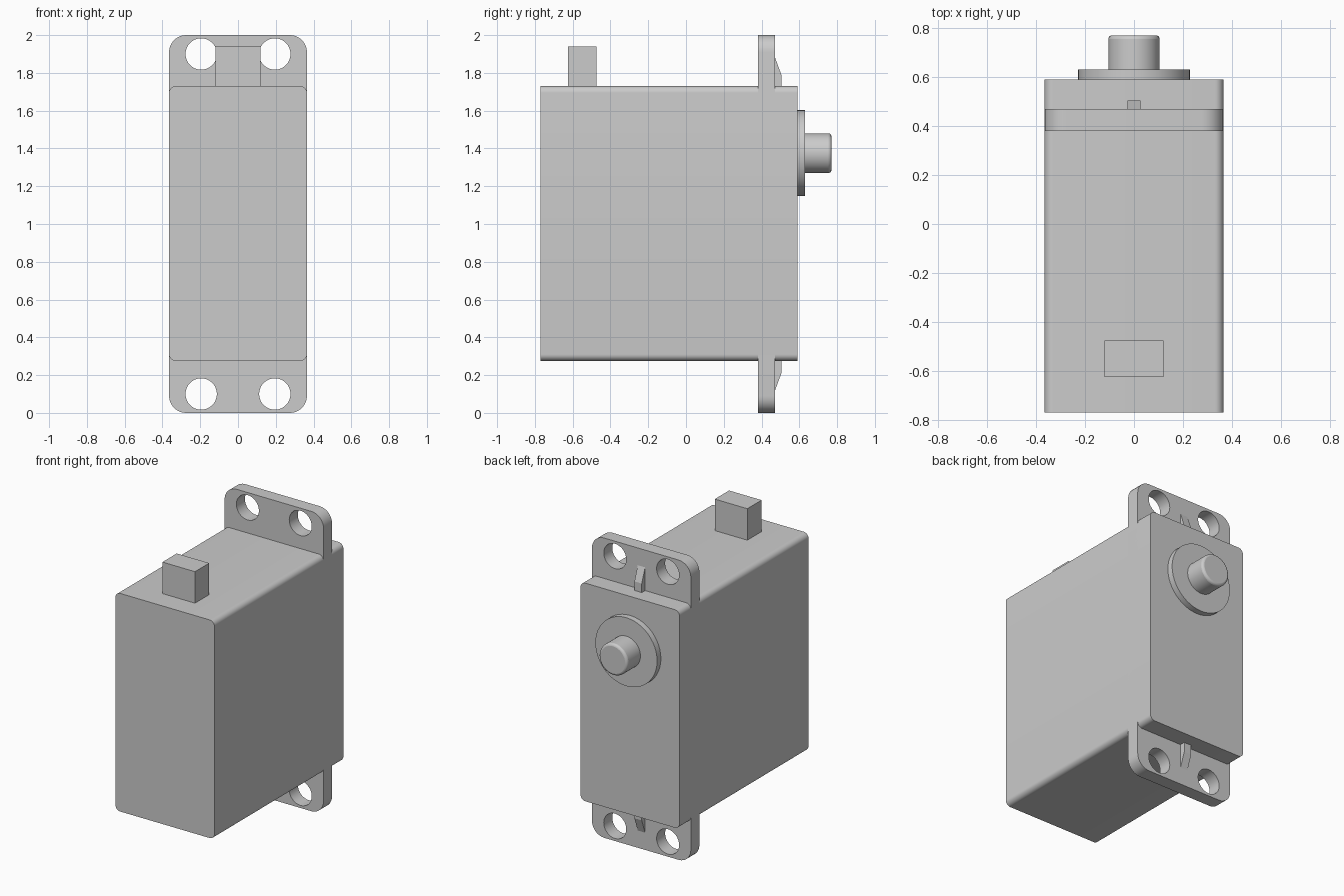
import bpy, bmesh, math
from mathutils import Vector

cube = bpy.data.objects.get("Cube")
if cube:
    bpy.data.objects.remove(cube)

grey = bpy.data.materials.new("grey plastic")
grey.use_nodes = True
colour = (0.6, 0.6, 0.6, 1)
grey.diffuse_color = colour
grey.node_tree.nodes["Principled BSDF"].inputs["Base Color"].default_value = colour


def extrude(name, points, direction):
    """Extrude a closed outline along a direction into a solid."""
    bm = bmesh.new()
    face = bm.faces.new([bm.verts.new(p) for p in points])
    new = bmesh.ops.extrude_face_region(bm, geom=[face])["geom"]
    bmesh.ops.translate(bm, vec=Vector(direction),
                        verts=[v for v in new if isinstance(v, bmesh.types.BMVert)])
    bmesh.ops.recalc_face_normals(bm, faces=bm.faces)
    mesh = bpy.data.meshes.new(name)
    bm.to_mesh(mesh)
    bm.free()
    mesh.materials.append(grey)
    obj = bpy.data.objects.new(name, mesh)
    bpy.context.collection.objects.link(obj)
    return obj


def smooth(obj):
    bpy.ops.object.select_all(action="DESELECT")
    obj.select_set(True)
    bpy.context.view_layer.objects.active = obj
    bpy.ops.object.shade_smooth_by_angle(angle=math.radians(35))


def rounded_plate(name, half_x, z0, z1, radius, y0, y1, steps=8):
    """Rounded rectangle in the x-z plane, extruded along y."""
    points = []
    corners = [(1, z1 - radius), (-1, z1 - radius), (-1, z0 + radius), (1, z0 + radius)]
    for quarter, (side, z) in enumerate(corners):
        for i in range(steps + 1):
            a = (quarter + i / steps) * math.pi / 2
            points.append((side * (half_x - radius) + radius * math.cos(a), y0,
                           z + radius * math.sin(a)))
    return extrude(name, points, (0, y1 - y0, 0))


def cylinder(name, x, z, radius, y0, y1, sides=48):
    angles = [2 * math.pi * i / sides for i in range(sides)]
    points = [(x + radius * math.cos(a), y0, z + radius * math.sin(a)) for a in angles]
    return extrude(name, points, (0, y1 - y0, 0))


# Main case
smooth(rounded_plate("case", 0.365, 0.275, 1.73, 0.035, -0.77, 0.59))

# Mounting flange with four screw holes
flange = rounded_plate("mounting_flange", 0.365, 0, 2, 0.09, 0.38, 0.47)
for x in (-0.195, 0.195):
    for z in (0.1, 1.9):
        cutter = cylinder("screw_hole_cutter", x, z, 0.083, 0.3, 0.55)
        cutter.hide_render = True
        cutter.hide_set(True)
        cut = flange.modifiers.new("screw_hole", "BOOLEAN")
        cut.operation = "DIFFERENCE"
        cut.solver = "EXACT"
        cut.object = cutter
# Bake the holes so the smoothing applies to them as well
bpy.context.view_layer.update()
depsgraph = bpy.context.evaluated_depsgraph_get()
flange.data = bpy.data.meshes.new_from_object(flange.evaluated_get(depsgraph))
flange.modifiers.clear()
for obj in [o for o in bpy.data.objects if o.name.startswith("screw_hole_cutter")]:
    bpy.data.objects.remove(obj)
smooth(flange)

# Sloped stiffening ribs behind the flange, mirrored top and bottom
for name, sign in (("top_rib", 1), ("bottom_rib", -1)):
    outline = [(0.46, 0.7), (0.505, 0.7), (0.505, 0.79), (0.47, 0.885), (0.46, 0.885)]
    extrude(name, [(-0.027, y, 1 + sign * z) for y, z in outline], (0.054, 0, 0))

# Cable connector block
extrude("cable_block", [(x, y, 1.7) for x, y in
                        ((-0.12, -0.625), (0.12, -0.625), (0.12, -0.475), (-0.12, -0.475))],
        (0, 0, 0.24))

# Output collar and shaft
smooth(cylinder("output_collar", 0, 1.375, 0.228, 0.57, 0.63))
shaft = cylinder("output_shaft", 0, 1.375, 0.105, 0.6, 0.77)
bevel = shaft.modifiers.new("rounded_rim", "BEVEL")
bevel.width = 0.015
bevel.segments = 3
bevel.limit_method = "ANGLE"
bevel.angle_limit = math.radians(60)
smooth(shaft)
